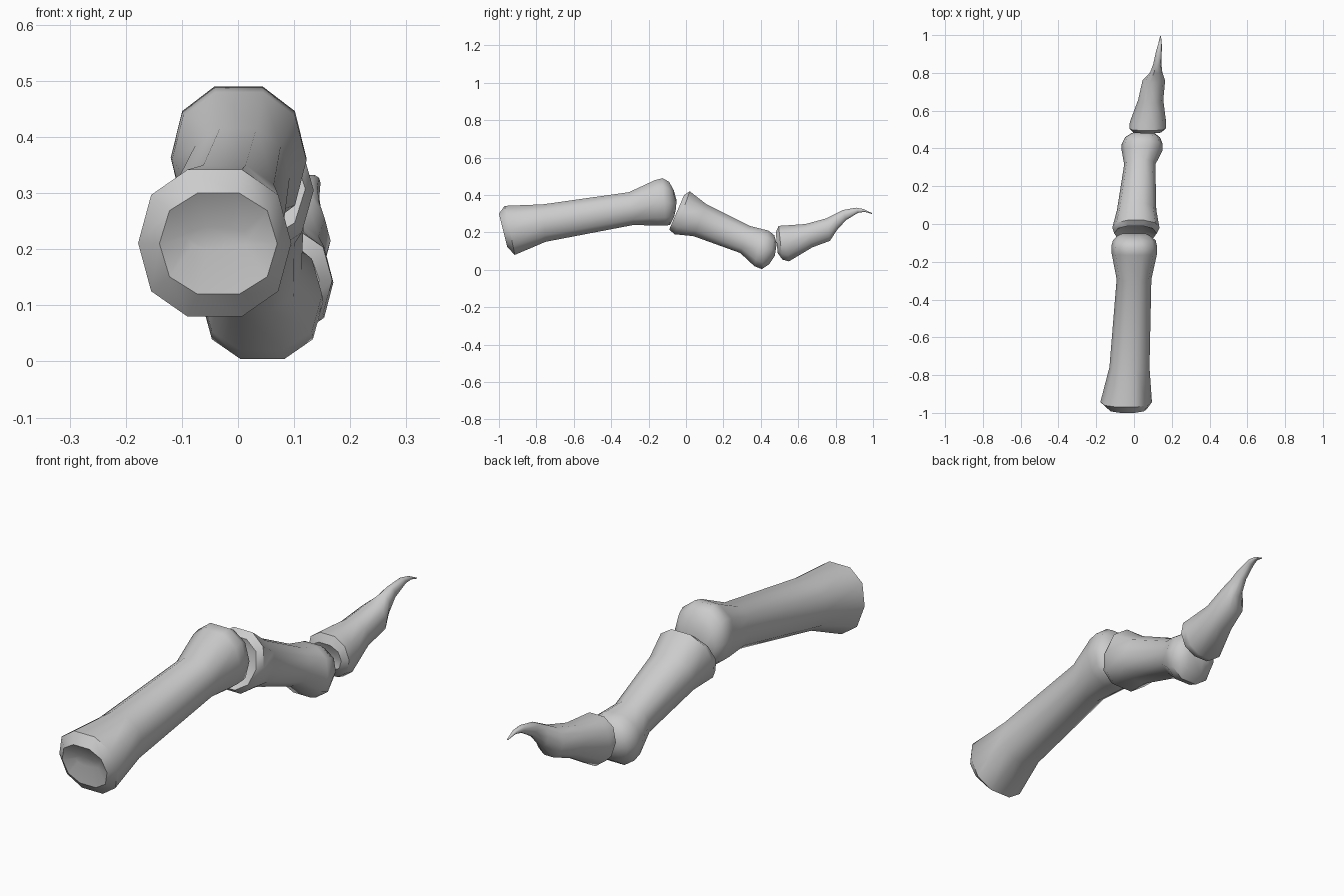
import bpy, bmesh
from math import cos, sin, pi, radians, copysign

SIDES = 10


def spow(v, p=0.88):
    # slightly squared-off circle
    return copysign(abs(v) ** p, v) if abs(v) > 1e-6 else 0.0


def bone(name, rings):
    """Loft rings given as (top y, top z, bottom y, bottom z, left x, right x)."""
    bm = bmesh.new()
    top = spow(sin(2 * pi * round(SIDES / 4) / SIDES))
    loops = []
    for ty, tz, by, bz, x0, x1 in rings:
        loop = []
        for i in range(SIDES):
            a = 2 * pi * i / SIDES
            u = spow(cos(a))
            v = spow(sin(a)) / abs(top)
            v = max(-1, min(1, v))
            loop.append(bm.verts.new(((x0 + x1) / 2 + u * (x1 - x0) / 2,
                                      (ty + by) / 2 + v * (ty - by) / 2,
                                      (tz + bz) / 2 + v * (tz - bz) / 2)))
        loops.append(loop)
    for a, b in zip(loops, loops[1:]):
        for i in range(SIDES):
            j = (i + 1) % SIDES
            bm.faces.new((a[i], a[j], b[j], b[i]))
    bm.faces.new(loops[0])
    bm.faces.new(loops[-1])
    bmesh.ops.recalc_face_normals(bm, faces=bm.faces)
    me = bpy.data.meshes.new(name)
    bm.to_mesh(me)
    bm.free()
    ob = bpy.data.objects.new(name, me)
    bpy.context.collection.objects.link(ob)
    bpy.ops.object.select_all(action='DESELECT')
    ob.select_set(True)
    bpy.context.view_layer.objects.active = ob
    bpy.ops.object.shade_smooth_by_angle(angle=radians(42))


# long rear bone: dished base, slim shaft, rounded knuckle
bone("rear_bone", [
    (-.96, .24, -.955, .20, -.09, .02),
    (-1.0, .30, -.955, .12, -.14, .07),
    (-.97, .342, -.915, .08, -.178, .095),
    (-.765, .35, -.75, .15, -.13, .082),
    (-.305, .415, -.28, .24, -.092, .092),
    (-.165, .48, -.15, .236, -.118, .122),
    (-.125, .49, -.11, .236, -.12, .122),
    (-.09, .47, -.085, .24, -.112, .115),
    (-.065, .425, -.065, .28, -.092, .09),
    (-.05, .37, -.055, .32, -.07, .07),
])

# middle bone: cupped base, waist, drooping knuckle
bone("middle_bone", [
    (-.015, .33, -.035, .27, -.03, .05),
    (-.005, .375, -.06, .24, -.08, .09),
    (-.01, .40, -.09, .215, -.105, .12),
    (.02, .42, -.06, .19, -.115, .135),
    (.11, .35, .04, .18, -.09, .118),
    (.34, .235, .29, .09, -.052, .113),
    (.41, .217, .365, .02, -.065, .15),
    (.44, .21, .405, .004, -.065, .152),
    (.472, .185, .445, .03, -.048, .138),
    (.485, .14, .475, .075, -.015, .11),
])

# claw-tipped end bone
bone("claw_bone", [
    (.495, .17, .505, .11, .04, .11),
    (.48, .20, .49, .09, -.005, .145),
    (.495, .235, .515, .055, -.025, .168),
    (.53, .237, .55, .045, -.022, .17),
    (.64, .245, .675, .12, .022, .155),
    (.75, .275, .77, .155, .045, .165),
    (.80, .30, .805, .21, .085, .15),
    (.84, .32, .855, .265, .102, .145),
    (.91, .332, .92, .305, .117, .147),
    (.95, .325, .955, .31, .128, .147),
    (.995, .303, .993, .299, .138, .143),
])
